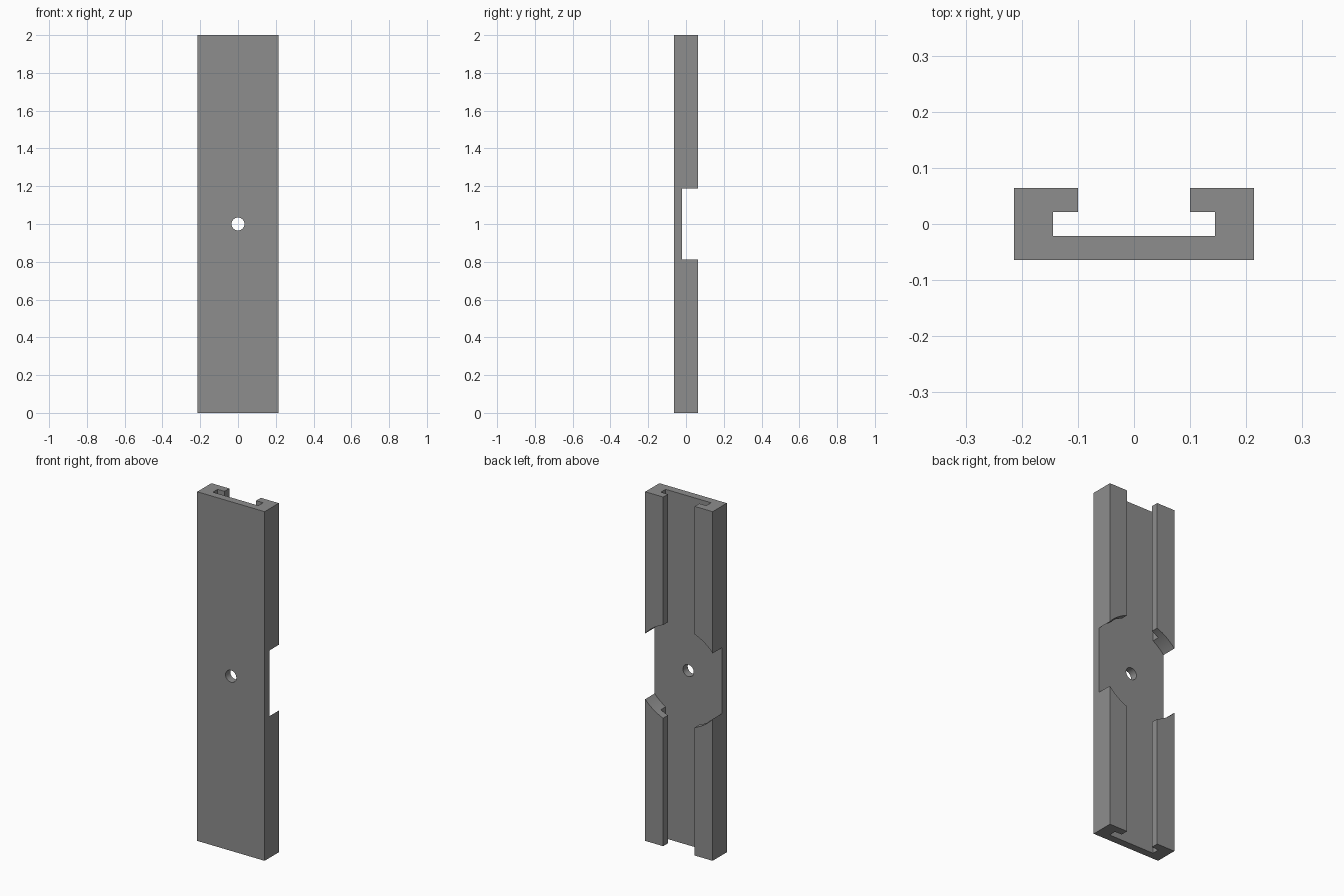
import bpy, bmesh, math
from mathutils import Matrix

cube = bpy.data.objects.get("Cube")
if cube:
    bpy.data.objects.remove(cube, do_unlink=True)

LENGTH, HALF_W, HALF_D = 2.0, 0.2135, 0.064
SLOT, LIP, FLOOR = 0.144, 0.1, 0.0213

grey = bpy.data.materials.new("plain grey")
grey.use_nodes = True
colour = (0.27, 0.27, 0.27, 1)
grey.diffuse_color = colour
grey.node_tree.nodes["Principled BSDF"].inputs["Base Color"].default_value = colour


def make_object(name, bm):
    bmesh.ops.recalc_face_normals(bm, faces=bm.faces)
    mesh = bpy.data.meshes.new(name)
    bm.to_mesh(mesh)
    bm.free()
    mesh.materials.append(grey)
    obj = bpy.data.objects.new(name, mesh)
    bpy.context.collection.objects.link(obj)
    return obj


def cylinder(name, radius, y0, y1):
    """Cylinder along y at the middle of the rail."""
    bm = bmesh.new()
    place = Matrix.Translation((0, (y0 + y1) / 2, LENGTH / 2)) @ Matrix.Rotation(math.pi / 2, 4, 'X')
    bmesh.ops.create_cone(bm, cap_ends=True, segments=64, radius1=radius,
                          radius2=radius, depth=y1 - y0, matrix=place)
    return make_object(name, bm)


# Slotted rail: half of the C-shaped section, mirrored and extruded upwards
half = [(HALF_W, -HALF_D), (HALF_W, HALF_D), (LIP, HALF_D),
        (LIP, FLOOR), (SLOT, FLOOR), (SLOT, -FLOOR)]
section = half + [(-x, y) for x, y in reversed(half)]
bm = bmesh.new()
face = bm.faces.new([bm.verts.new((x, y, 0)) for x, y in section])
top = bmesh.ops.extrude_face_region(bm, geom=[face])["geom"]
bmesh.ops.translate(bm, vec=(0, 0, LENGTH),
                    verts=[v for v in top if isinstance(v, bmesh.types.BMVert)])
rail = make_object("slotted_rail", bm)

# Round pocket through the side walls, and the centre hole through the floor
for cutter in (cylinder("pocket_cutter", 0.285, -FLOOR, 0.2),
               cylinder("hole_cutter", 0.034, -0.2, 0.2)):
    cutter.hide_render = True
    cut = rail.modifiers.new(cutter.name, 'BOOLEAN')
    cut.operation, cut.solver, cut.object = 'DIFFERENCE', 'EXACT', cutter
    bpy.context.view_layer.objects.active = rail
    bpy.ops.object.modifier_apply(modifier=cut.name)
    bpy.data.objects.remove(cutter, do_unlink=True)

# Smooth the curved walls, keep the corners sharp
bpy.ops.object.select_all(action='DESELECT')
rail.select_set(True)
bpy.context.view_layer.objects.active = rail
bpy.ops.object.shade_smooth_by_angle(angle=math.radians(30))
